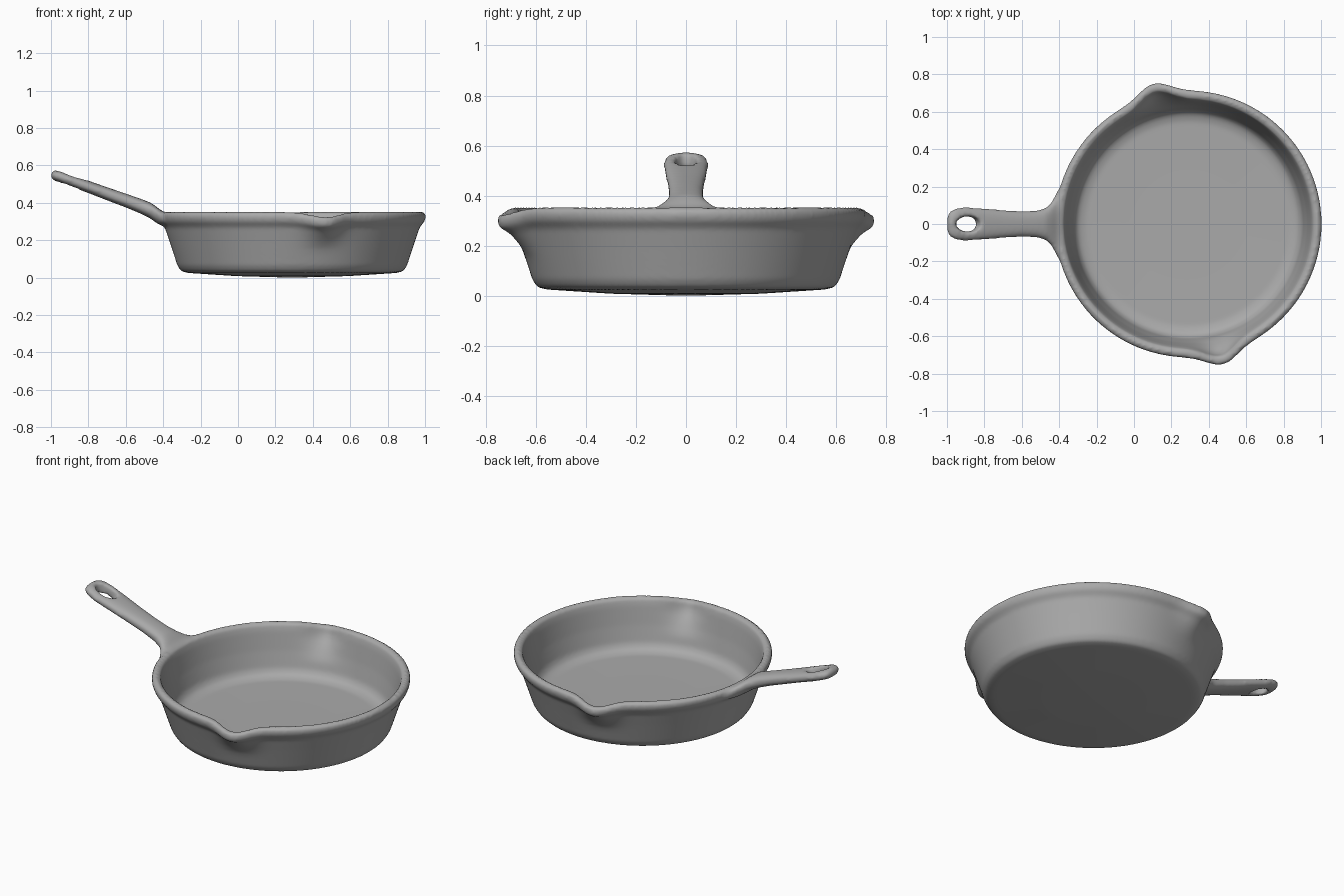
import bpy, bmesh, math
from mathutils import Vector

cube = bpy.data.objects.get("Cube")
if cube:
    bpy.data.objects.remove(cube, do_unlink=True)

PAN_X = 0.29
SPOUTS = (math.radians(104), math.radians(-76))

iron = bpy.data.materials.new("iron_grey")
iron.use_nodes = True
GREY = (0.40, 0.40, 0.40, 1)
iron.diffuse_color = GREY
bsdf = next(n for n in iron.node_tree.nodes if n.type == 'BSDF_PRINCIPLED')
bsdf.inputs["Base Color"].default_value = GREY
bsdf.inputs["Roughness"].default_value = 0.6


def loft(name, rings):
    """Skin a list of equal-length rings and cap both ends."""
    bm = bmesh.new()
    rows = [[bm.verts.new(p) for p in ring] for ring in rings]
    n = len(rows[0])
    for a, b in zip(rows, rows[1:]):
        for i in range(n):
            j = (i + 1) % n
            bm.faces.new((a[i], a[j], b[j], b[i]))
    bm.faces.new(rows[0])
    bm.faces.new(rows[-1])
    bmesh.ops.recalc_face_normals(bm, faces=bm.faces)
    mesh = bpy.data.meshes.new(name)
    bm.to_mesh(mesh)
    bm.free()
    obj = bpy.data.objects.new(name, mesh)
    bpy.context.collection.objects.link(obj)
    mesh.materials.append(iron)
    return obj


def angles(n):
    return [math.tau * i / n for i in range(n)]


def subdivide(points, steps):
    pts = [Vector(p) for p in points]
    out = [a.lerp(b, k / steps) for a, b in zip(pts, pts[1:]) for k in range(steps)]
    return out + [pts[-1]]


# Pan bowl: revolved profile, with the upper wall pulled out at two spouts
def bowl_point(r, z, a):
    g = 0
    for s in SPOUTS:
        d = math.degrees(math.atan2(math.sin(a - s), math.cos(a - s)))
        g += math.exp(-0.5 * (d / 6) ** 2)
    lift = min(1, max(0, (z - 0.14) / 0.16)) ** 1.5
    r += 0.06 * g * lift
    z -= 0.028 * g * lift
    return (PAN_X + r * math.cos(a), r * math.sin(a), z)


profile = [(0.02, 0), (0.3, 0.008), (0.56, 0.025), (0.595, 0.035), (0.614, 0.065),
           (0.655, 0.19), (0.682, 0.27), (0.706, 0.298), (0.714, 0.322), (0.71, 0.345),
           (0.69, 0.353), (0.667, 0.345), (0.656, 0.31), (0.635, 0.2), (0.61, 0.1),
           (0.59, 0.072), (0.55, 0.058), (0.3, 0.053), (0.02, 0.052)]
pan = loft("skillet", [[bowl_point(r, z, a) for a in angles(160)]
                       for r, z in subdivide(profile, 4)])

# Handle: rounded sections (x, half width, bottom, top) flaring into the rim
sections = [(-1.0, .035, .533, .555), (-.985, .066, .52, .573), (-.95, .085, .507, .57),
            (-.9, .09, .488, .553), (-.8, .083, .452, .518), (-.7, .074, .413, .483),
            (-.6, .068, .375, .449), (-.52, .071, .342, .421), (-.47, .086, .317, .402),
            (-.44, .117, .295, .382), (-.415, .165, .28, .362), (-.39, .21, .275, .349)]


def rounded(v):
    return math.copysign(abs(v) ** 0.8, v)


handle = loft("handle", [
    [(x, w * rounded(math.cos(a)), (lo + hi) / 2 + (hi - lo) / 2 * rounded(math.sin(a)))
     for a in angles(32)]
    for x, w, lo, hi in sections])

# Hanging hole: slanted oval that widens upward
hole_rings = [(-.9, .047, .034, .4), (-.9, .047, .034, .46),
              (-.87, .086, .05, .58), (-.87, .086, .05, .7)]
hole = loft("hole_cutter", [
    [(x + rx * math.cos(a), ry * math.sin(a), z) for a in angles(32)]
    for x, rx, ry, z in hole_rings])

# Fuse everything into one casting with softened joins
for obj, op in ((handle, 'UNION'), (hole, 'DIFFERENCE')):
    obj.hide_render = True
    mod = pan.modifiers.new(op.title(), 'BOOLEAN')
    mod.operation, mod.object, mod.solver = op, obj, 'EXACT'
remesh = pan.modifiers.new("Remesh", 'REMESH')
remesh.mode, remesh.voxel_size, remesh.use_smooth_shade = 'VOXEL', 0.011, True
soft = pan.modifiers.new("Soften", 'SMOOTH')
soft.factor, soft.iterations = 0.5, 5

graph = bpy.context.evaluated_depsgraph_get()
fused = bpy.data.meshes.new_from_object(pan.evaluated_get(graph))
pan.modifiers.clear()
pan.data = fused
fused.materials.clear()
fused.materials.append(iron)
for poly in fused.polygons:
    poly.use_smooth = True
    poly.material_index = 0
for obj in (handle, hole):
    bpy.data.objects.remove(obj, do_unlink=True)
